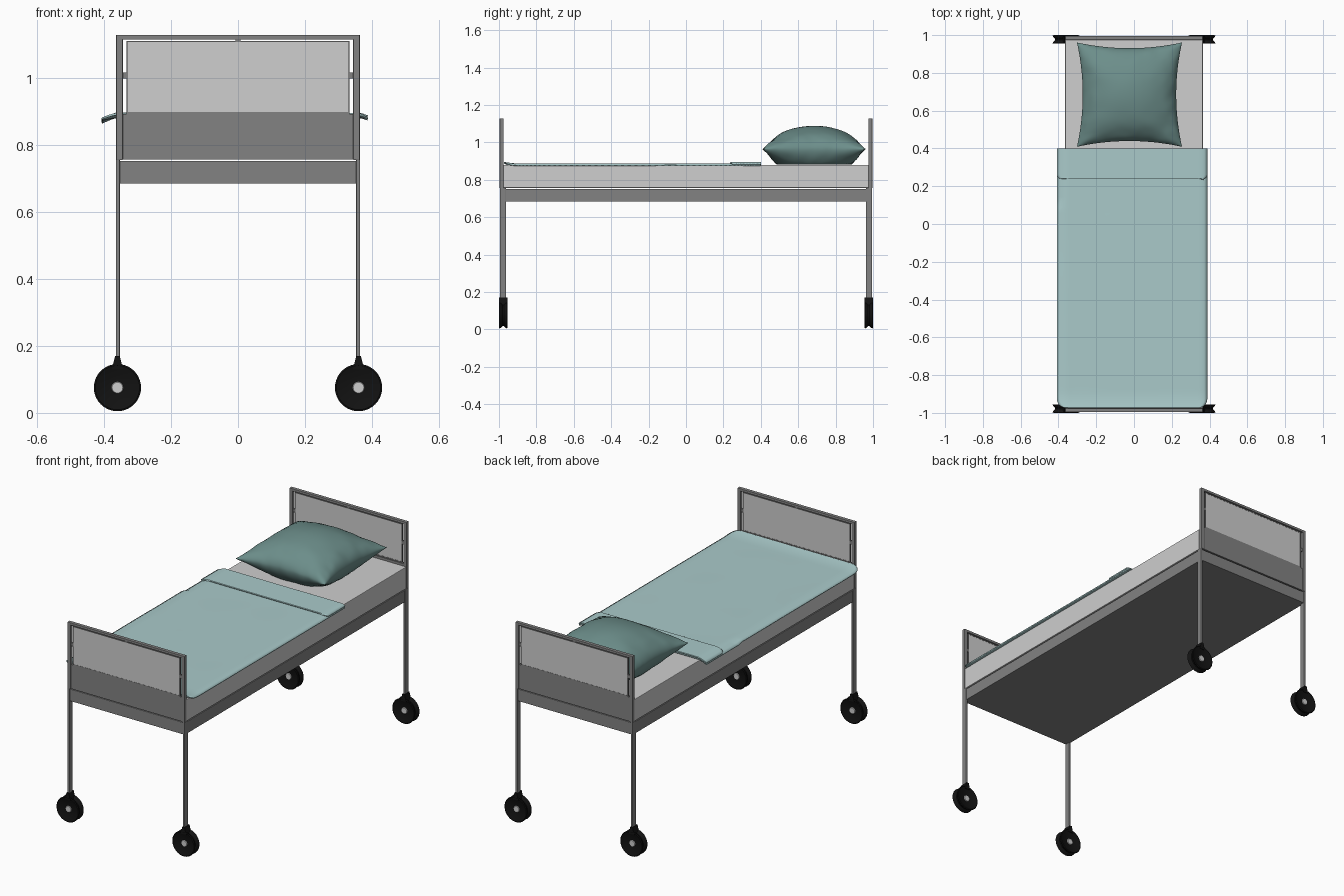
import bpy, bmesh, math
from mathutils import noise, Vector

if "Cube" in bpy.data.objects:
    bpy.data.objects.remove(bpy.data.objects["Cube"])


def mat(name, r, g, b):
    m = bpy.data.materials.new(name)
    m.diffuse_color = (r, g, b, 1)
    m.use_nodes = True
    m.node_tree.nodes["Principled BSDF"].inputs["Base Color"].default_value = m.diffuse_color
    return m


GREY = mat("metal grey", 0.225, 0.225, 0.225)
LIGHT = mat("light grey", 0.62, 0.62, 0.62)
BLACK = mat("rubber black", 0.006, 0.006, 0.006)
BLANKET = mat("pale teal", 0.40, 0.59, 0.59)
PILLOW = mat("deep teal", 0.15, 0.27, 0.255)


def finish(name, bm, m, smooth=False):
    bmesh.ops.recalc_face_normals(bm, faces=bm.faces)
    me = bpy.data.meshes.new(name)
    bm.to_mesh(me)
    bm.free()
    me.materials.append(m)
    ob = bpy.data.objects.new(name, me)
    bpy.context.collection.objects.link(ob)
    if smooth:
        bpy.ops.object.select_all(action='DESELECT')
        ob.select_set(True)
        bpy.context.view_layer.objects.active = ob
        bpy.ops.object.shade_smooth_by_angle(angle=math.radians(40))
    return ob


def box(name, x0, x1, y0, y1, z0, z1, m, bevel=0.0):
    bm = bmesh.new()
    bmesh.ops.create_cube(bm, size=1)
    for v in bm.verts:
        v.co = ((x0 + x1) / 2 + v.co.x * (x1 - x0),
                (y0 + y1) / 2 + v.co.y * (y1 - y0),
                (z0 + z1) / 2 + v.co.z * (z1 - z0))
    if bevel:
        bmesh.ops.bevel(bm, geom=bm.edges[:], offset=bevel, segments=2,
                        affect='EDGES', profile=0.5)
    return finish(name, bm, m)


def lathe(name, profile, cx, cy, cz, m, n=40):
    # profile of (radius, y) spun about the y axis
    bm = bmesh.new()
    rings = []
    for k in range(n):
        a = 2 * math.pi * k / n
        rings.append([bm.verts.new((cx + r * math.cos(a), cy + y, cz + r * math.sin(a)))
                      for r, y in profile])
    for k in range(n):
        A, B = rings[k], rings[(k + 1) % n]
        for i in range(len(profile) - 1):
            bm.faces.new((A[i], A[i + 1], B[i + 1], B[i]))
    bmesh.ops.remove_doubles(bm, verts=bm.verts, dist=1e-5)
    return finish(name, bm, m, True)


# Bed frame and mattress
box("bed_frame", -0.362, 0.362, -0.99, 0.99, 0.685, 0.752, GREY, 0.002)
box("mattress", -0.364, 0.364, -0.976, 0.976, 0.757, 0.88, LIGHT, 0.003)

# Head and foot boards, legs, castors
tyre = [(0, 0.012), (0.022, 0.012), (0.034, 0.014), (0.052, 0.018), (0.066, 0.0225),
        (0.0705, 0.020), (0.067, 0.013), (0.057, 0.003)]
tyre += [(r, -y) for r, y in reversed(tyre)]
hub = [(0, 0.0165), (0.016, 0.0165), (0.018, 0.014), (0.018, -0.014), (0.016, -0.0165), (0, -0.0165)]
for s, end in ((-1, "foot"), (1, "head")):
    def eb(name, x0, x1, d0, d1, z0, z1, m, bevel=0.0):
        a, b = sorted((s * d0, s * d1))
        return box(end + name, x0, x1, a, b, z0, z1, m, bevel)
    eb("_lower_panel", -0.35, 0.35, 0.976, 0.992, 0.757, 0.893, GREY)
    eb("_light_panel", -0.329, 0.329, 0.981, 0.991, 0.899, 1.107, LIGHT)
    # thin rim round the light panel
    eb("_rim_top", -0.333, 0.333, 0.98, 0.992, 1.107, 1.111, GREY)
    eb("_rim_bottom", -0.333, 0.333, 0.98, 0.992, 0.892, 0.899, GREY)
    eb("_top_rail", -0.364, 0.364, 0.976, 0.996, 1.115, 1.129, GREY, 0.002)
    eb("_top_tab", -0.008, 0.008, 0.98, 0.992, 1.108, 1.118, GREY)
    for t, side in ((-1, "_left"), (1, "_right")):
        def sb(name, a, b, *rest):
            a, b = sorted((t * a, t * b))
            return eb(side + name, a, b, *rest)
        sb("_post", 0.344, 0.364, 0.976, 0.996, 0.755, 1.122, GREY, 0.002)
        sb("_rim", 0.329, 0.333, 0.98, 0.992, 0.895, 1.111, GREY)
        sb("_tab", 0.331, 0.346, 0.98, 0.992, 0.998, 1.016, GREY)
        sb("_leg", 0.353, 0.365, 0.963, 0.994, 0.15, 0.757, GREY, 0.002)
        cx, cy, cz = t * 0.36, s * 0.977, 0.0755
        lathe(end + side + "_wheel", tyre, cx, cy, cz, BLACK)
        lathe(end + side + "_hub", hub, cx, cy, cz, LIGHT, 20)
        # tapered castor bracket above the wheel
        bm = bmesh.new()
        bmesh.ops.create_cube(bm, size=1)
        for v in bm.verts:
            up = v.co.z > 0
            v.co = (cx + v.co.x * (0.014 if up else 0.034), cy + v.co.y * 0.044,
                    0.17 if up else 0.13)
        finish(end + side + "_bracket", bm, BLACK)


# Blanket sheets: rounded foot corners and drooping side overhang
def drop(x, y):
    d = max(0.0, -x - 0.366) * (0.42 if y > 0.1 else 0.22) + max(0.0, x - 0.366) * 0.35
    return d


def sheet(name, y0, y1, z, thick, r):
    nx, ny = 48, 60
    bm = bmesh.new()
    g = []
    for j in range(ny + 1):
        v = 0.5 - 0.5 * math.cos(math.pi * j / ny)
        y = y0 + (y1 - y0) * v
        e = max(0.0, r - (y - y0))
        inset = r - math.sqrt(max(0.0, r * r - e * e))
        row = []
        for i in range(nx + 1):
            x = -0.408 + inset + (0.796 - 2 * inset) * i / nx
            ripple = 0.0015 * noise.noise(Vector((x * 5, y * 4, 1.3)))
            lift = 0.010 * max(0.0, (-0.88 - y) / 0.1) ** 2
            row.append(bm.verts.new((x, y, z + ripple * 0.5 + lift - drop(x, y))))
        g.append(row)
    for j in range(ny):
        for i in range(nx):
            bm.faces.new((g[j][i], g[j][i + 1], g[j + 1][i + 1], g[j + 1][i]))
    ob = finish(name, bm, BLANKET, True)
    mod = ob.modifiers.new("thickness", 'SOLIDIFY')
    mod.thickness = thick
    mod.offset = -1
    return ob


sheet("blanket", -0.972, 0.398, 0.887, 0.006, 0.045)
sheet("blanket_fold", 0.24, 0.4, 0.896, 0.007, 0.02)

# Pillow: pinched corners, domed top, flattened underside
N = 40
bm = bmesh.new()
for side in (1, -1):
    g = []
    for j in range(N + 1):
        row = []
        for i in range(N + 1):
            u = -math.cos(math.pi * i / N)
            v = -math.cos(math.pi * j / N)
            x = -0.024 + 0.278 * u * (1 - 0.11 * (1 - v * v))
            y = 0.685 + 0.276 * v * (1 - 0.11 * (1 - u * u))
            f = ((1 - u * u) * (1 - v * v)) ** 0.55
            w = noise.noise(Vector((u * 2.5, v * 2.5, side * 3.0)))
            w2 = noise.noise(Vector((u * 6, v * 6, 5.0)))
            edge = 0.965 + 0.006 * w2 * max(abs(u), abs(v)) ** 4
            if side > 0:
                z = edge + f * 0.124 + 0.012 * w * f * (1 - f) * 2
            else:
                z = max(0.881, edge - f * 0.15 + 0.02 * w * f * (1 - f))
            row.append(bm.verts.new((x, y, z)))
        g.append(row)
    for j in range(N):
        for i in range(N):
            bm.faces.new((g[j][i], g[j][i + 1], g[j + 1][i + 1], g[j + 1][i]))
bmesh.ops.remove_doubles(bm, verts=bm.verts, dist=1e-5)
finish("pillow", bm, PILLOW, True)
